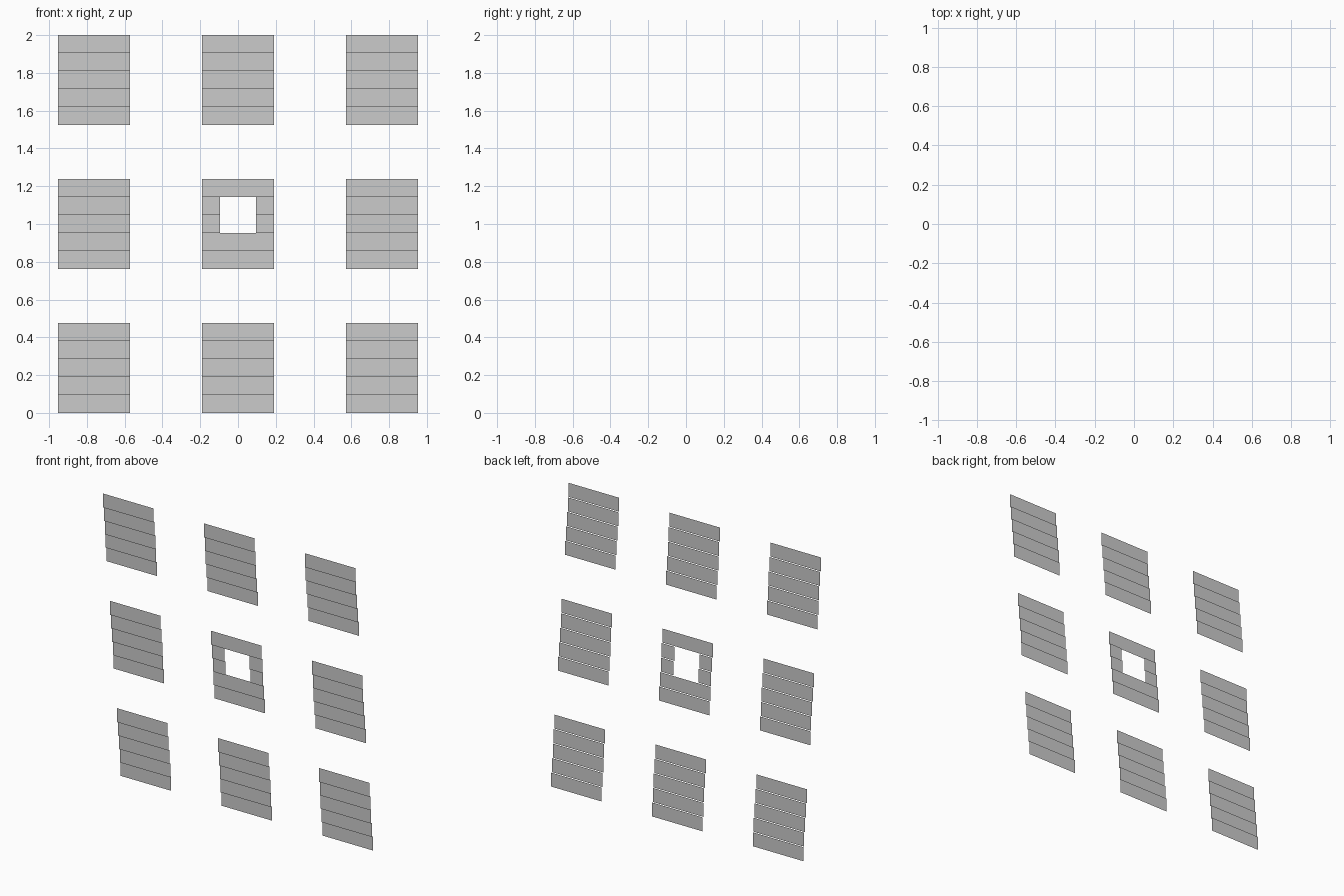
import bpy, bmesh

if "Cube" in bpy.data.objects:
    bpy.data.objects.remove(bpy.data.objects["Cube"])

U = 2 / 21        # height of one slat
STEP = 0.1 * U    # each slat sits slightly behind the one above


def add_slat(bm, x0, x1, row):
    """Thin upright strip facing the front, set back according to its row."""
    y = (10 - row) * STEP
    z0, z1 = row * U, (row + 1) * U
    corners = [(x0, y, z0), (x1, y, z0), (x1, y, z1), (x0, y, z1)]
    bm.faces.new([bm.verts.new(c) for c in corners])


def add_panel(name, col, first_row, opening=False):
    """Panel of five slats, optionally with a square opening."""
    cx = (col - 1) * 8 * U
    bm = bmesh.new()
    for i in range(5):
        if opening and i in (2, 3):
            add_slat(bm, cx - 2 * U, cx - U, first_row + i)
            add_slat(bm, cx + U, cx + 2 * U, first_row + i)
        else:
            add_slat(bm, cx - 2 * U, cx + 2 * U, first_row + i)
    mesh = bpy.data.meshes.new(name)
    bm.to_mesh(mesh)
    bm.free()
    bpy.context.collection.objects.link(bpy.data.objects.new(name, mesh))


# 3 x 3 grid of slatted panels, the middle one has the opening
for r, level in enumerate(("lower", "middle", "upper")):
    for c, side in enumerate(("left", "centre", "right")):
        add_panel(f"{level}_{side}_panel", c, r * 8, opening=(r == 1 and c == 1))
